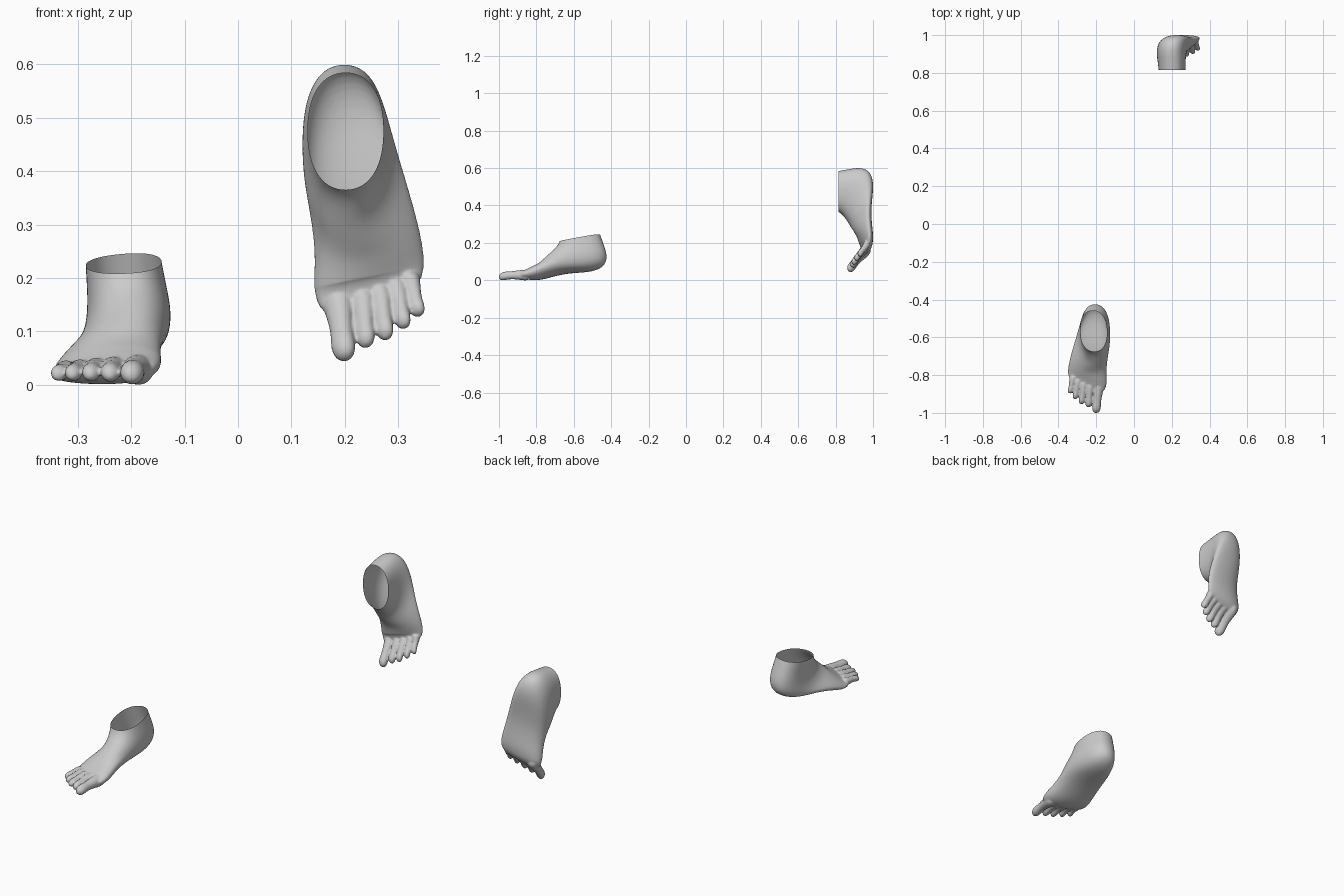
import bpy, bmesh, math

if "Cube" in bpy.data.objects:
    bpy.data.objects.remove(bpy.data.objects["Cube"])

# Local foot frame: X = towards little toe, Y = forward from heel, Z = up from sole
SIDES = 20

def spow(v, p):
    return math.copysign(abs(v) ** p, v)

def loft(bm, rings):
    """Skin a list of closed rings and cap both ends."""
    rows = [[bm.verts.new(p) for p in r] for r in rings]
    for a, b in zip(rows, rows[1:]):
        for i in range(SIDES):
            j = (i + 1) % SIDES
            bm.faces.new((a[i], a[j], b[j], b[i]))
    bm.faces.new(rows[0][::-1])
    bm.faces.new(rows[-1])

# Rings fanning from ankle to ball:
# dorsal (forward, up), plantar (forward, up), medial x, lateral x, slant, crown shift
BODY = [
    (.222, .240, .024, .240, -.068, .071, 0, 0),
    (.228, .212, .022, .212, -.068, .072, 0, 0),
    (.238, .187, .017, .187, -.070, .074, 0, 0),
    (.256, .164, .007, .130, -.075, .074, 0, 0),
    (.282, .146, -.003, .070, -.081, .076, 0, 0),
    (.308, .130, .015, .018, -.080, .083, 0, .005),
    (.330, .116, .080, -.002, -.072, .096, 0, .010),
    (.350, .103, .160, .006, -.063, .112, .03, .016),
    (.370, .092, .240, .014, -.056, .127, .10, .020),
    (.395, .084, .320, .009, -.054, .141, .18, .020),
    (.420, .077, .390, .000, -.058, .149, .25, .018),
    (.450, .067, .440, .008, -.051, .149, .35, .012),
    (.476, .053, .474, .020, -.036, .139, .40, .005),
]

# Toes: base x, base forward, tip x, tip forward, tip radius, base height
TOES = [
    (-.016, .425, .000, .592, .0225, .036),
    (.030, .430, .040, .562, .0180, .038),
    (.062, .420, .077, .545, .0170, .036),
    (.092, .405, .111, .518, .0160, .033),
    (.118, .390, .138, .488, .0155, .030),
]
TOE_SHAPE = [(0, 1.35), (.2, 1.3), (.4, 1.1), (.6, .93), (.75, 1.0),
             (.86, 1.03), (.94, .85), (.985, .5), (1, .2)]

def body_ring(row):
    df, du, pf, pu, xm, xl, slant, crown = row
    pts = []
    for i in range(SIDES):
        t = 2 * math.pi * i / SIDES
        c, s = spow(math.cos(t), .88), spow(math.sin(t), .88)
        x = (xm + xl) / 2 + s * (xl - xm) / 2 - crown * c
        f = (df + pf) / 2 + c * (df - pf) / 2 - slant * x
        u = (du + pu) / 2 + c * (du - pu) / 2
        u *= 1 - 2.4 * max(0, x) * min(1, slant * 4)
        pts.append((x, f, u))
    return pts

def toe_rings(bx, bf, tx, tf, r, bu):
    rings = []
    for k, w in TOE_SHAPE:
        x, f = bx + (tx - bx) * k, bf + (tf - bf) * k
        u = bu + (.024 - bu) * k + .006 * math.sin(math.pi * k)
        if k < .3:
            w = min(w, (bu - .002) / r)
        rings.append([(x + r * w * math.sin(2 * math.pi * i / SIDES), f,
                       u + r * w * math.cos(2 * math.pi * i / SIDES))
                      for i in range(SIDES)])
    return rings

def straight_foot():
    """Fuse body and toes into one smooth skin."""
    bm = bmesh.new()
    loft(bm, [body_ring(r) for r in BODY])
    for toe in TOES:
        loft(bm, toe_rings(*toe))
    bmesh.ops.recalc_face_normals(bm, faces=bm.faces)
    me = bpy.data.meshes.new("foot_base")
    bm.to_mesh(me)
    bm.free()
    ob = bpy.data.objects.new("foot_base", me)
    bpy.context.collection.objects.link(ob)
    ob.modifiers.new("sub", 'SUBSURF').levels = 2
    rm = ob.modifiers.new("fuse", 'REMESH')
    rm.mode, rm.voxel_size = 'VOXEL', .004
    sm = ob.modifiers.new("soften", 'SMOOTH')
    sm.factor, sm.iterations = .5, 7
    dg = bpy.context.evaluated_depsgraph_get()
    skin = bpy.data.meshes.new_from_object(ob.evaluated_get(dg))
    bpy.data.objects.remove(ob)
    return skin

def bend(co, angle, length=.06, uc=.03):
    """Curl the toes upward in front of the ball."""
    x, f, u = co
    f0 = .41 - .2 * x
    s = f - f0
    if s <= 0:
        return x, f, u
    a = angle * min(s / length, 1)
    rad, rest = length / angle, max(0, s - length)
    cf = f0 + rad * math.sin(a) + rest * math.cos(a)
    cu = uc + rad * (1 - math.cos(a)) + rest * math.sin(a)
    return x, cf - (u - uc) * math.sin(a), cu + (u - uc) * math.cos(a)

def make_foot(name, skin, angle, place):
    bm = bmesh.new()
    bm.from_mesh(skin)
    # open ankle cut
    bmesh.ops.bisect_plane(bm, geom=bm.verts[:] + bm.edges[:] + bm.faces[:],
                           plane_co=(0, 0, .187), plane_no=(0, 0, 1), clear_outer=True)
    for v in bm.verts:
        v.co = place(*bend(v.co, angle))
    bmesh.ops.recalc_face_normals(bm, faces=bm.faces)
    for f in bm.faces:
        f.smooth = True
    me = bpy.data.meshes.new(name)
    bm.to_mesh(me)
    bm.free()
    ob = bpy.data.objects.new(name, me)
    bpy.context.collection.objects.link(ob)
    return me

PITCH = math.radians(9.5)

def planted(x, f, u):
    # heel lifted, slight inward roll fading to the toes
    roll = max(.02, .09 * (1 - f / .5))
    fwd = f * math.cos(PITCH) + u * math.sin(PITCH)
    up = u * math.cos(PITCH) - f * math.sin(PITCH) - roll * x
    return -.2 - x - roll * u, -fwd, up

def lifted(x, f, u):
    # sole facing back, toes down
    return .2 + x, -u, .603 - f

skin = straight_foot()
front = make_foot("planted_foot", skin, math.radians(11), planted)
back = make_foot("lifted_foot", skin, math.radians(45), lifted)

# settle on the ground and at the ends of the stride
dy = -1 - min(v.co.y for v in front.vertices)
dz = -min(v.co.z for v in front.vertices)
for v in front.vertices:
    v.co.y += dy
    v.co.z += dz
dy = 1 - max(v.co.y for v in back.vertices)
for v in back.vertices:
    v.co.y += dy
